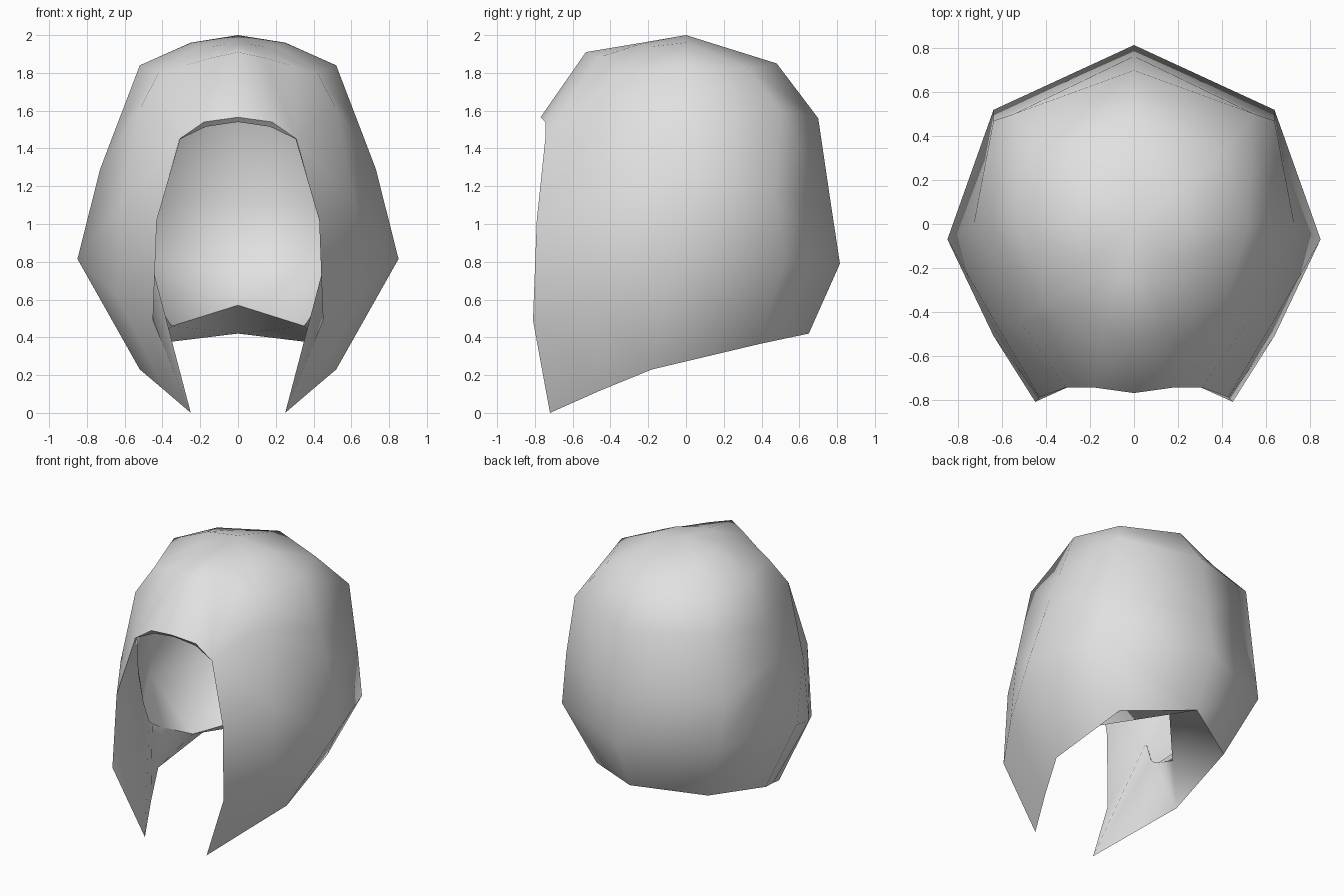
import bpy
import bmesh
import math

cube = bpy.data.objects.get("Cube")
if cube:
    bpy.data.objects.remove(cube)

grey = bpy.data.materials.new("light grey")
grey.use_nodes = True
colour = (0.75, 0.75, 0.75, 1)
grey.diffuse_color = colour
grey.node_tree.nodes["Principled BSDF"].inputs["Base Color"].default_value = colour

APEX = (0, 0, 2.0)

# Half-shell ribs from back centre to front centre, each from the hem up.
BACK = [(0, .65, .42), (0, .815, .79), (0, .765, 1.12), (0, .70, 1.56), (0, .48, 1.85), (0, .24, 1.925)]
BACK_SIDE = [(.45, .39, .365), (.64, .52, .80), (.64, .47, 1.15), (.55, .50, 1.60), (.40, .33, 1.825), (.19, .15, 1.93)]
SIDE = [(.52, -.18, .23), (.85, -.07, .815), (.73, 0, 1.29), (.65, 0, 1.50), (.52, 0, 1.84), (.25, 0, 1.96)]
CHEEK = [(.39, -.45, .12), (.64, -.51, .62), (.62, -.47, 1.10), (.515, -.45, 1.62), (.42, -.36, 1.80), (.21, -.18, 1.94)]
FACE_EDGE = [(.25, -.72, .0), (.45, -.81, .49), (.43, -.79, 1.02), (.31, -.745, 1.45), (.28, -.41, 1.84), (.14, -.23, 1.94)]
BROW = [None, None, None, (.18, -.745, 1.54), (.14, -.47, 1.88), (.07, -.25, 1.95)]
FRONT = [None, None, None, (0, -.77, 1.565), (0, -.53, 1.91), (0, -.26, 1.955)]
RIBS = [BACK, BACK_SIDE, SIDE, CHEEK, FACE_EDGE, BROW, FRONT]

# Lining: neck ring, inner edge of the cheek flap, then the brow lip
LINING_EDGE = {
    (0, 0): (0, .36, .57), (1, 0): (.35, -.02, .46), (2, 0): (.43, -.26, .58),
    (3, 0): (.455, -.34, .63), (4, 0): (.46, -.37, .66), (4, 1): (.465, -.43, .82),
    (4, 2): (.435, -.53, 1.08), (4, 3): (.305, -.73, 1.45), (5, 3): (.17, -.73, 1.515),
    (6, 3): (0, -.74, 1.54)}
LINING_SCALE = [1, .80, .86, .89, .92, .92]

# Rim running along the hem and up around the face opening
RIM = list(LINING_EDGE)


def lining_point(col, row, p):
    if (col, row) in LINING_EDGE:
        return LINING_EDGE[col, row]
    s = LINING_SCALE[row]
    return (p[0] * s, p[1] * s, 1 + (p[2] - 1) * .94)


def add_layer(bm, side, lining):
    """One half of the outer shell or its lining; returns its vertices."""
    grid = {}
    for c, rib in enumerate(RIBS):
        for r, p in enumerate(rib):
            if p:
                x, y, z = lining_point(c, r, p) if lining else p
                grid[c, r] = bm.verts.new((x * side, y, z))
    top = bm.verts.new((0, 0, 1.94) if lining else APEX)
    for c in range(len(RIBS) - 1):
        for r in range(5):
            keys = [(c, r), (c + 1, r), (c + 1, r + 1), (c, r + 1)]
            if all(k in grid for k in keys):
                bm.faces.new([grid[k] for k in keys])
        bm.faces.new([grid[c, 5], grid[c + 1, 5], top])
    return grid


bm = bmesh.new()
for side in (1, -1):
    outer = add_layer(bm, side, False)
    inner = add_layer(bm, side, True)
    for a, b in zip(RIM, RIM[1:]):
        bm.faces.new([outer[a], outer[b], inner[b], inner[a]])
bmesh.ops.remove_doubles(bm, verts=bm.verts[:], dist=.0005)
bmesh.ops.recalc_face_normals(bm, faces=bm.faces[:])

mesh = bpy.data.meshes.new("hood_shell")
bm.to_mesh(mesh)
bm.free()
mesh.materials.append(grey)
hood = bpy.data.objects.new("hood_shell", mesh)
bpy.context.collection.objects.link(hood)

# Smooth surface with crisp rims
bpy.ops.object.select_all(action='DESELECT')
hood.select_set(True)
bpy.context.view_layer.objects.active = hood
bpy.ops.object.shade_smooth_by_angle(angle=math.radians(60))
